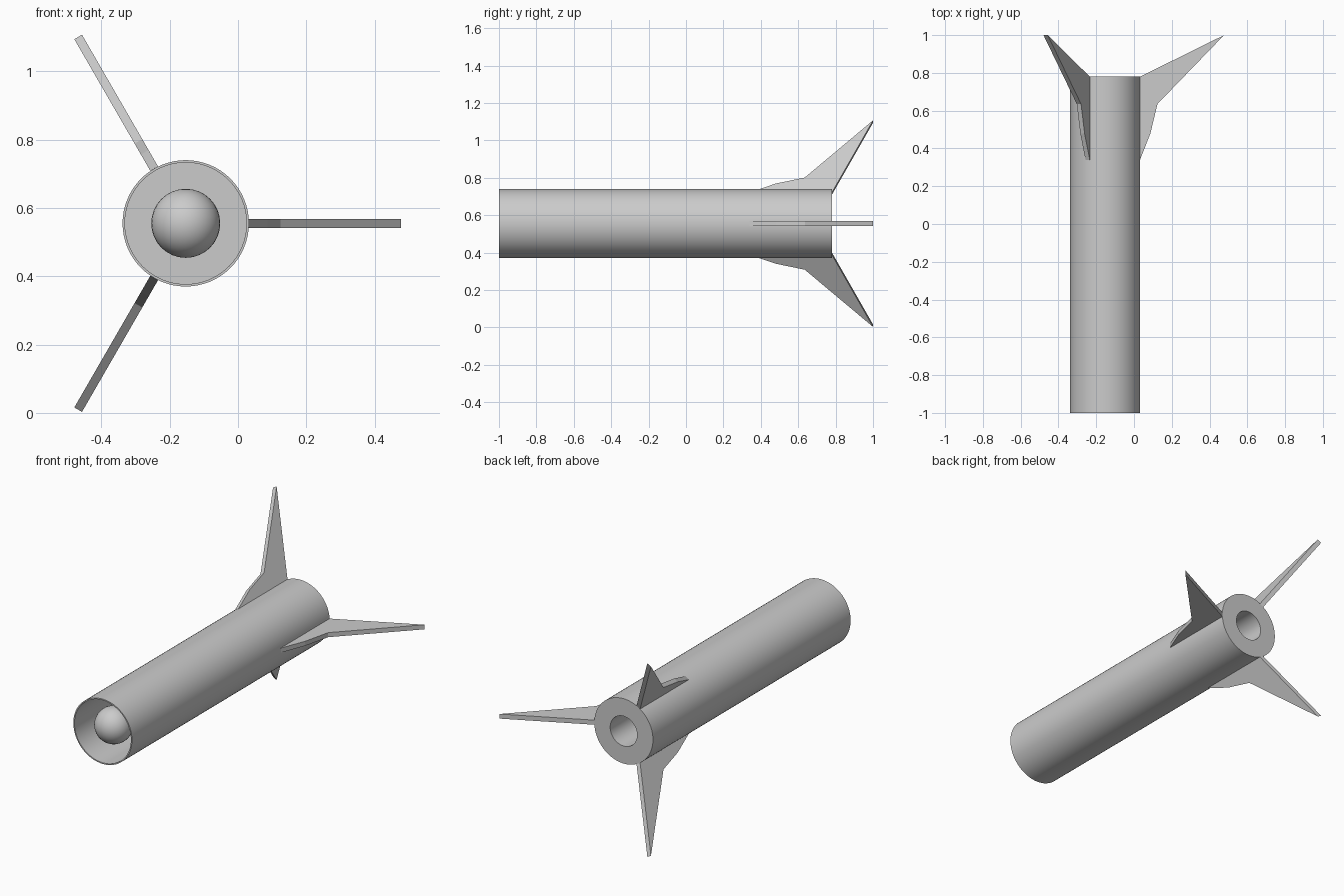
import bpy, bmesh, math
from mathutils import Matrix, Vector

if "Cube" in bpy.data.objects:
    bpy.data.objects.remove(bpy.data.objects["Cube"])

AXIS = Vector((-0.153, 0, 0.555))   # body axis runs along y


def add_object(name, bm, smooth=True):
    bmesh.ops.recalc_face_normals(bm, faces=bm.faces)
    mesh = bpy.data.meshes.new(name)
    bm.to_mesh(mesh)
    bm.free()
    ob = bpy.data.objects.new(name, mesh)
    ob.location = AXIS
    bpy.context.collection.objects.link(ob)
    if smooth:
        bpy.ops.object.select_all(action='DESELECT')
        ob.select_set(True)
        bpy.context.view_layer.objects.active = ob
        bpy.ops.object.shade_smooth_by_angle(angle=math.radians(35))
    return ob


# Hollow body: thin wall, open front, recessed nozzle in the rear plate
profile = [(0, 0.53), (0.085, 0.53), (0.085, 0.78), (0.185, 0.78),
           (0.185, -1), (0.178, -1), (0.178, 0.773), (0.092, 0.773),
           (0.092, 0.523), (0, 0.523)]
bm = bmesh.new()
verts = [bm.verts.new((r, y, 0)) for r, y in profile]
edges = [bm.edges.new(pair) for pair in zip(verts, verts[1:])]
bmesh.ops.spin(bm, geom=verts + edges, cent=(0, 0, 0), axis=(0, 1, 0),
               angle=math.tau, steps=64, use_duplicate=False)
bmesh.ops.remove_doubles(bm, verts=bm.verts, dist=1e-4)
add_object("body_tube", bm)

# Ball inside the front opening
bm = bmesh.new()
bmesh.ops.create_uvsphere(bm, u_segments=32, v_segments=16, radius=0.101,
                          matrix=Matrix.Translation((0, -0.9, 0)))
add_object("front_ball", bm)

# Three swept fins, outline given as (radius, y)
outline = [(0.181, 0.34), (0.185, 0.34), (0.24, 0.48), (0.277, 0.635),
           (0.63, 1.0), (0.185, 0.78), (0.181, 0.778)]
THICK = 0.026
for i in range(3):
    bm = bmesh.new()
    face = bm.faces.new([bm.verts.new((r, y, -THICK / 2)) for r, y in outline])
    ext = bmesh.ops.extrude_face_region(bm, geom=[face], use_keep_orig=True)
    top = [v for v in ext["geom"] if isinstance(v, bmesh.types.BMVert)]
    bmesh.ops.translate(bm, verts=top, vec=(0, 0, THICK))
    bmesh.ops.rotate(bm, verts=bm.verts, cent=(0, 0, 0),
                     matrix=Matrix.Rotation(i * math.tau / 3, 3, 'Y'))
    add_object(f"fin_{i + 1}", bm, smooth=False)
